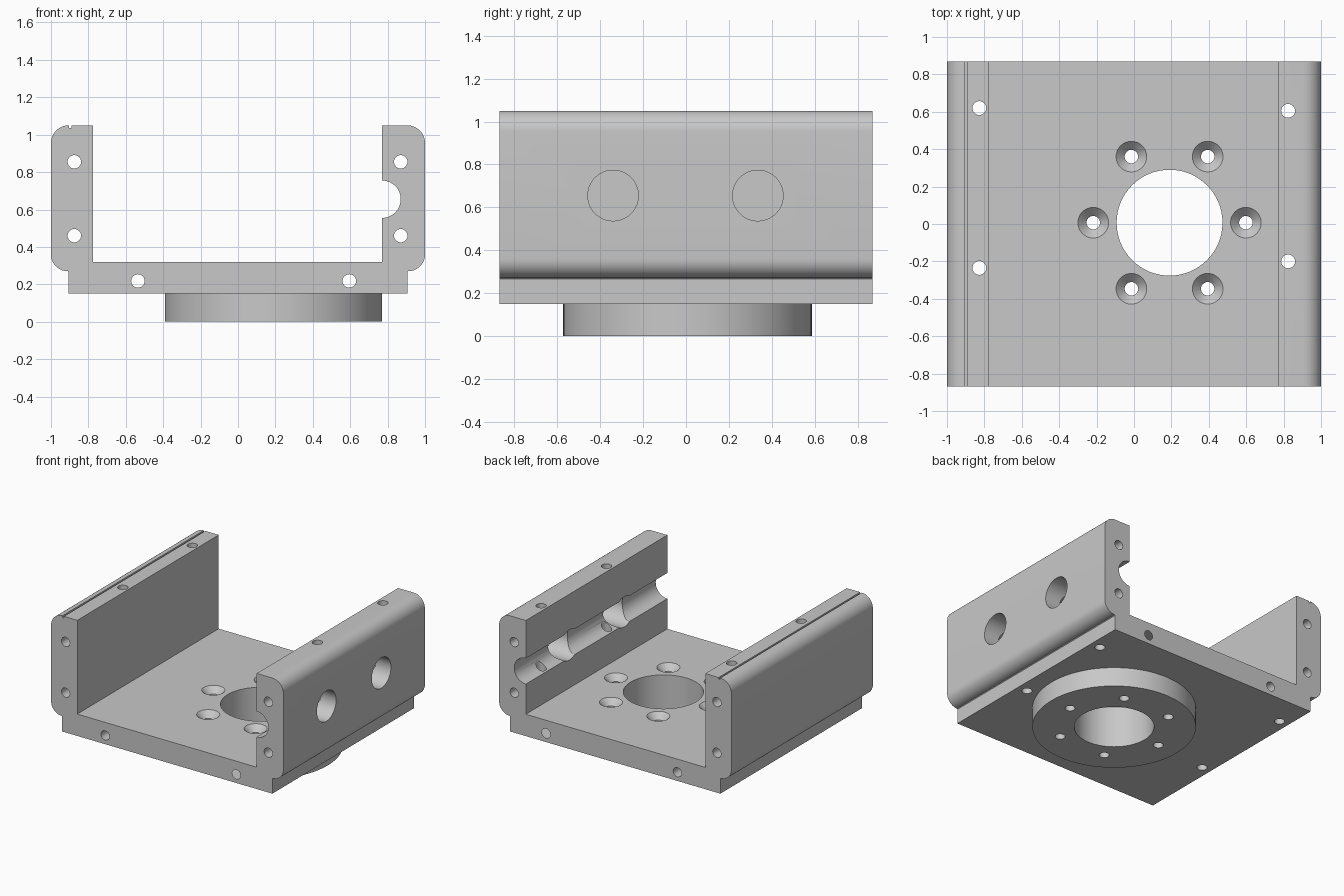
import bpy, bmesh, math
from mathutils import Matrix

if "Cube" in bpy.data.objects:
    bpy.data.objects.remove(bpy.data.objects["Cube"])

HALF_LEN = 0.87
DISC = (0.19, 0.007)   # axis of the mounting disc

grey = bpy.data.materials.new("machined grey")
grey.diffuse_color = (0.58, 0.58, 0.58, 1)
grey.use_nodes = True
grey.node_tree.nodes["Principled BSDF"].inputs["Base Color"].default_value = grey.diffuse_color


def arc(cx, cz, r, a0, a1, n):
    """Points on an arc, angles in degrees."""
    return [(cx + r * math.cos(math.radians(a0 + (a1 - a0) * i / n)),
             cz + r * math.sin(math.radians(a0 + (a1 - a0) * i / n)))
            for i in range(n + 1)]


def finish(bm, name):
    bmesh.ops.recalc_face_normals(bm, faces=bm.faces)
    mesh = bpy.data.meshes.new(name)
    bm.to_mesh(mesh)
    bm.free()
    obj = bpy.data.objects.new(name, mesh)
    obj.data.materials.append(grey)
    bpy.context.collection.objects.link(obj)
    return obj


def rod(axis, center, r, a, b, r_end=None, seg=32):
    """Cylinder or cone along y, x or z between coordinates a and b."""
    bm = bmesh.new()
    bmesh.ops.create_cone(bm, cap_ends=True, segments=seg, radius1=r,
                          radius2=r if r_end is None else r_end, depth=b - a)
    mid, (u, v) = (a + b) / 2, center
    if axis == 'x':
        m = Matrix.Translation((mid, u, v)) @ Matrix.Rotation(math.pi / 2, 4, 'Y')
    elif axis == 'y':
        m = Matrix.Translation((u, mid, v)) @ Matrix.Rotation(-math.pi / 2, 4, 'X')
    else:
        m = Matrix.Translation((u, v, mid))
    bmesh.ops.transform(bm, matrix=m, verts=bm.verts)
    return finish(bm, "cutter")


def combine(body, other, op='DIFFERENCE'):
    mod = body.modifiers.new("bool", 'BOOLEAN')
    mod.operation, mod.solver, mod.object = op, 'EXACT', other
    bpy.context.view_layer.objects.active = body
    bpy.ops.object.modifier_apply(modifier=mod.name)
    bpy.data.objects.remove(other, do_unlink=True)


# U-shaped channel: cross-section with rounded walls, rod groove and top slot
R = 0.095
profile = [(-0.905, 0.15), (0.905, 0.15), (0.905, 0.265)]
profile += arc(1 - R + 0.005, 0.265 + R, R - 0.005, -90, 0, 10)
profile += arc(1 - R, 1.05 - R, R, 0, 90, 10)
profile += [(0.77, 1.05)]
profile += arc(0.77, 0.655, 0.1, 90, -90, 24)
profile += [(0.77, 0.32), (-0.775, 0.32), (-0.775, 1.05),
            (-0.89, 1.05), (-0.89, 1.037), (-0.904, 1.037), (-0.904, 1.05)]
profile += arc(-1 + R, 1.05 - R, R, 91, 180, 10)
profile += arc(-1 + R - 0.005, 0.265 + R, R - 0.005, 180, 270, 10)
profile += [(-0.905, 0.265)]

bm = bmesh.new()
face = bm.faces.new([bm.verts.new((x, -HALF_LEN, z)) for x, z in profile])
ext = bmesh.ops.extrude_face_region(bm, geom=[face])
bmesh.ops.translate(bm, vec=(0, 2 * HALF_LEN, 0),
                    verts=[g for g in ext["geom"] if isinstance(g, bmesh.types.BMVert)])
bmesh.ops.remove_doubles(bm, verts=bm.verts, dist=0.0005)
body = finish(bm, "channel_bracket")

# Mounting disc under the floor, with its central bore
combine(body, rod('z', DISC, 0.58, 0, 0.2, seg=96), 'UNION')
combine(body, rod('z', DISC, 0.283, -0.1, 0.5, seg=64))

# Ring of six countersunk screw holes
for i in range(6):
    a = i * math.pi / 3
    p = (DISC[0] + 0.408 * math.cos(a), DISC[1] + 0.408 * math.sin(a))
    combine(body, rod('z', p, 0.036, -0.1, 0.5))
    combine(body, rod('z', p, 0.034, 0.272, 0.34, r_end=0.102))

# Lengthwise holes through the walls and the floor
for p in [(-0.875, 0.855), (-0.875, 0.46), (0.87, 0.855), (0.87, 0.46),
          (-0.535, 0.218), (0.595, 0.218)]:
    combine(body, rod('y', p, 0.036, -1, 1, seg=24))

# Upright holes through the walls
for p in [(-0.827, 0.62), (-0.827, -0.235), (0.824, 0.605), (0.824, -0.2)]:
    combine(body, rod('z', p, 0.037, 0.05, 1.2, seg=24))

# Large cross holes in the right wall
for y in (-0.34, 0.335):
    combine(body, rod('x', (y, 0.655), 0.118, 0.6, 1.2, seg=48))

# Smooth curved faces, keep machined edges sharp
bpy.ops.object.select_all(action='DESELECT')
body.select_set(True)
bpy.context.view_layer.objects.active = body
bpy.ops.object.shade_smooth_by_angle(angle=math.radians(30))
